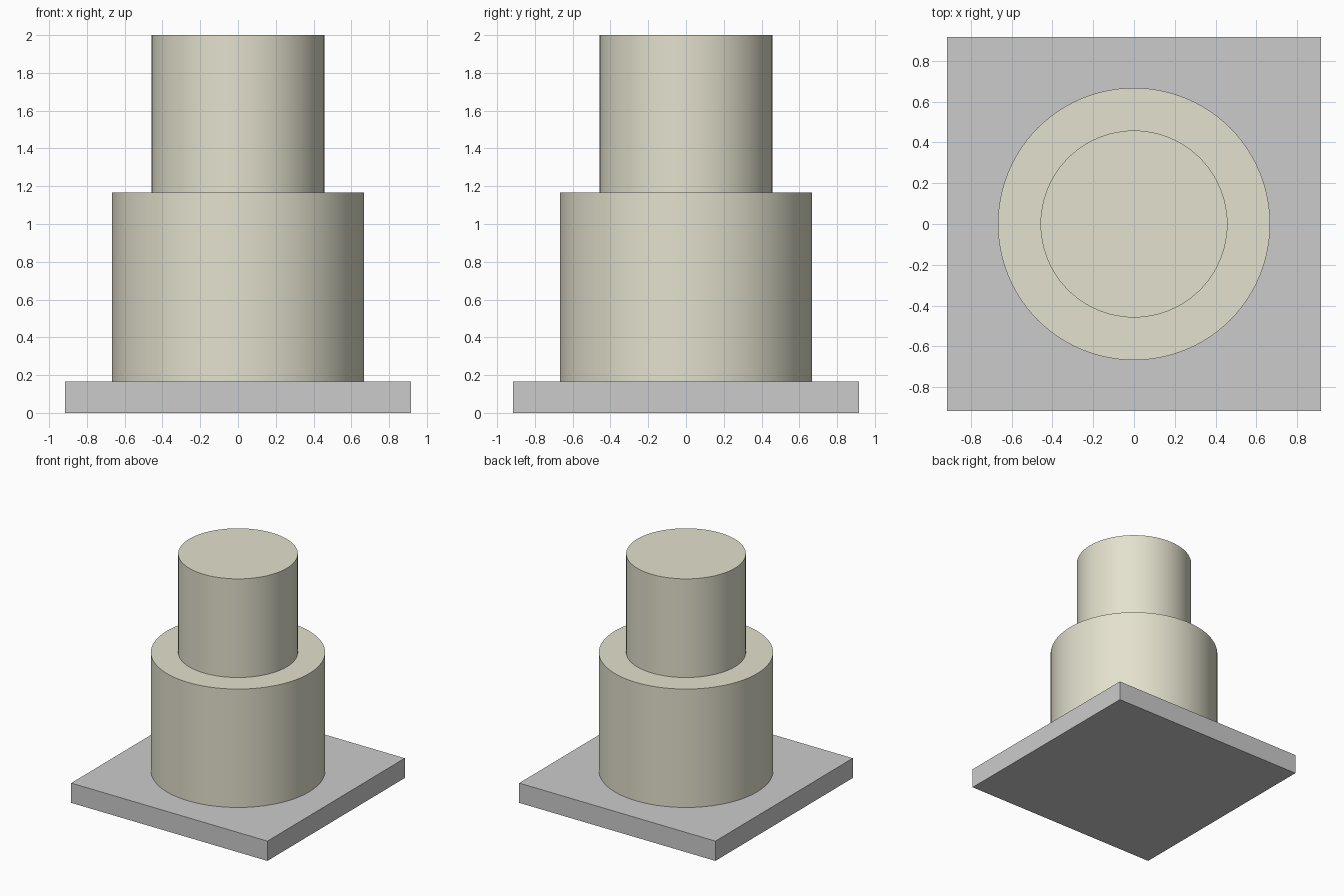
import bpy
import math

if "Cube" in bpy.data.objects:
    bpy.data.objects.remove(bpy.data.objects["Cube"])

SIDES = 96
BASE_TOP, LOWER_TOP, UPPER_TOP = 0.167, 1.167, 2.0

cream = bpy.data.materials.new("cream_icing")
cream.diffuse_color = (0.77, 0.75, 0.61, 1.0)
cream.use_nodes = True
cream.node_tree.nodes["Principled BSDF"].inputs["Base Color"].default_value = cream.diffuse_color


def tier(name, radius, z0, z1):
    """Smooth-sided round tier with crisp rims."""
    bpy.ops.mesh.primitive_cylinder_add(
        vertices=SIDES, radius=radius, depth=z1 - z0, location=(0, 0, (z0 + z1) / 2))
    obj = bpy.context.object
    obj.name = name
    obj.data.materials.append(cream)
    bpy.ops.object.shade_smooth_by_angle(angle=math.radians(30))
    return obj


# Square board
bpy.ops.mesh.primitive_cube_add(size=1, location=(0, 0, BASE_TOP / 2))
board = bpy.context.object
board.name = "board"
board.scale = (1.833, 1.833, BASE_TOP)
bpy.ops.object.transform_apply(location=False, rotation=False, scale=True)

# Two stacked tiers
tier("lower_tier", 0.667, BASE_TOP, LOWER_TOP)
tier("upper_tier", 0.458, LOWER_TOP, UPPER_TOP)

# Blank label lying on the front left corner of the board
bpy.ops.mesh.primitive_plane_add(size=1, location=(-0.592, -0.692, BASE_TOP + 0.001))
label = bpy.context.object
label.name = "label"
label.scale = (0.435, 0.22, 1)
bpy.ops.object.transform_apply(location=False, rotation=False, scale=True)
